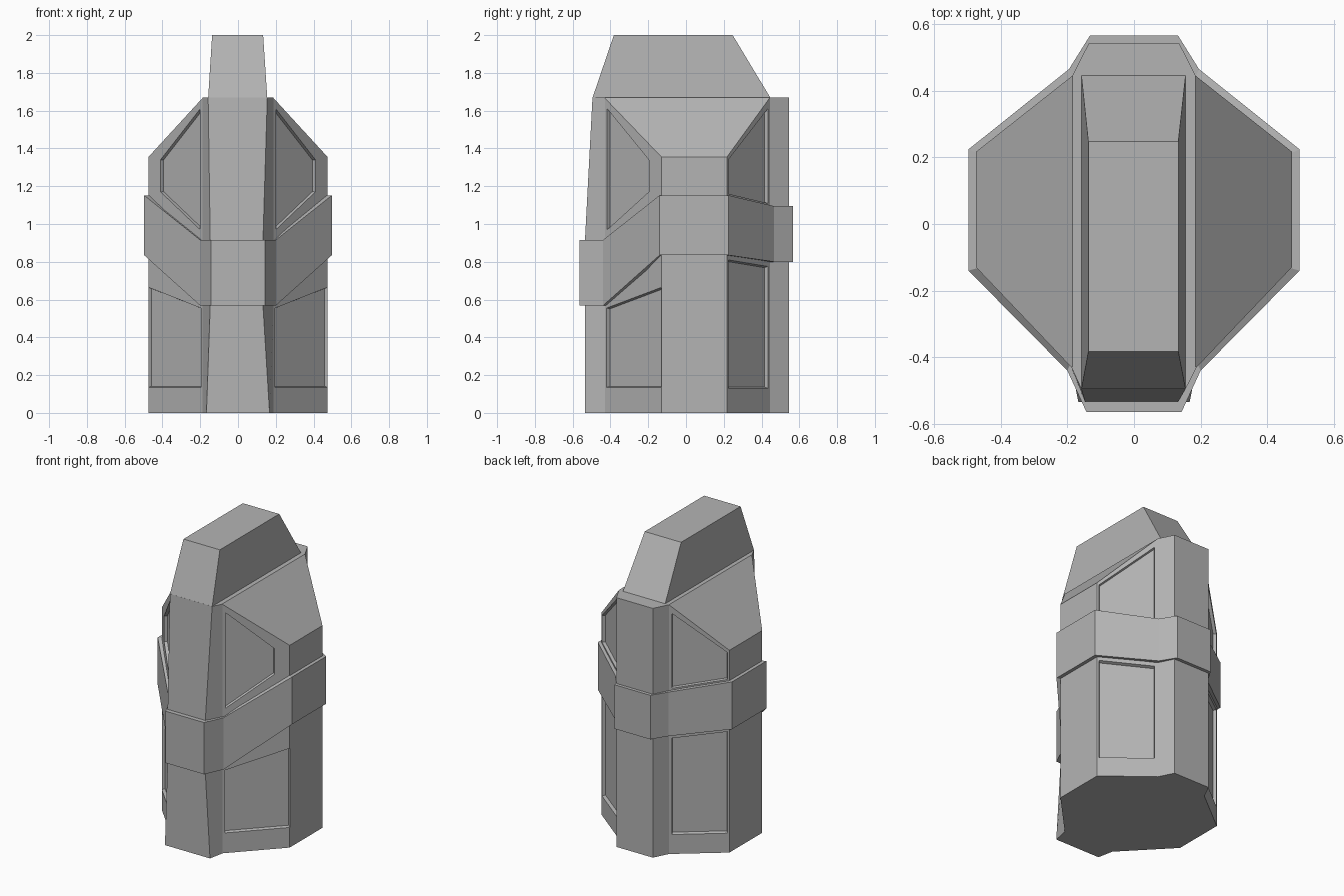
import bpy, bmesh
from mathutils import Vector

if "Cube" in bpy.data.objects:
    bpy.data.objects.remove(bpy.data.objects["Cube"])

# Dark grey shared by every part
grey = bpy.data.materials.new("dark_grey")
grey.diffuse_color = (.455, .455, .455, 1)
grey.use_nodes = True
grey.node_tree.nodes["Principled BSDF"].inputs["Base Color"].default_value = grey.diffuse_color


def make_object(name, bm):
    bmesh.ops.recalc_face_normals(bm, faces=bm.faces[:])
    mesh = bpy.data.meshes.new(name)
    bm.to_mesh(mesh)
    bm.free()
    mesh.materials.append(grey)
    ob = bpy.data.objects.new(name, mesh)
    bpy.context.collection.objects.link(ob)
    return ob


def loft(bm, rings, closed=False):
    """Skin matching rings of points; cap the ends or join last to first."""
    loops = [[bm.verts.new(p) for p in r] for r in rings]
    pairs = list(zip(loops, loops[1:]))
    if closed:
        pairs.append((loops[-1], loops[0]))
    for a, b in pairs:
        for i in range(len(a)):
            j = (i + 1) % len(a)
            bm.faces.new((a[i], a[j], b[j], b[i]))
    if not closed:
        bm.faces.new(loops[0])
        bm.faces.new(loops[-1])


def mirrored(half):
    """Complete a right-hand half outline with its left-hand copy."""
    return half + [(-p[0], *p[1:]) for p in reversed(half)]


# Main body: faceted prism with two sloping shoulders
plan = mirrored([(.188, -.43), (.474, -.13), (.474, .217), (.185, .445), (.135, .544)])
bm = bmesh.new()
loft(bm, [[(x, y, z) for x, y in plan] for z in (0, 1.67)])
for s in (1, -1):
    bmesh.ops.bisect_plane(bm, geom=bm.verts[:] + bm.edges[:] + bm.faces[:],
                           plane_co=(s * .185, 0, 1.67), plane_no=(s * .315, 0, .289),
                           clear_outer=True)
    bmesh.ops.holes_fill(bm, edges=[e for e in bm.edges if e.is_boundary], sides=0)
body = make_object("body", bm)

# Recessed panels on the four diagonal faces: (face ends, outline in x,z, floor scale)
front = (Vector((.188, -.43, 0)), Vector((.474, -.13, 0)))
back = (Vector((.185, .445, 0)), Vector((.474, .217, 0)))
panels = [
    (front, [(.2, .97), (.41, 1.17), (.41, 1.34), (.2, 1.61)], .985),
    (front, [(.197, .135), (.475, .135), (.475, .665), (.197, .555)], .975),
    (back, [(.2, 1.11), (.465, 1.16), (.465, 1.34), (.2, 1.61)], .985),
    (back, [(.2, .13), (.465, .13), (.465, .81), (.2, .775)], .98),
]
bm = bmesh.new()
for (a, b), outline, shrink in panels:
    d = b - a
    n = Vector((abs(d.y), -d.x if a.y < 0 else d.x, 0)).normalized()
    pts = [a + d * ((x - a.x) / d.x) + Vector((0, 0, z)) for x, z in outline]
    mid = sum(pts, Vector()) / 4
    outer = [mid + (p - mid) * (2 - shrink) + n * .02 for p in pts]
    inner = [mid + (p - mid) * shrink - n * .02 for p in pts]
    for s in (1, -1):
        loft(bm, [[(s * p.x, p.y, p.z) for p in r] for r in (outer, inner)])
cutter = make_object("panel_cutter", bm)
cutter.hide_render = True
mod = body.modifiers.new("panels", 'BOOLEAN')
mod.operation = 'DIFFERENCE'
mod.solver = 'EXACT'
mod.object = cutter
bpy.context.view_layer.objects.active = body
bpy.ops.object.modifier_apply(modifier=mod.name)
bpy.data.objects.remove(cutter)

# Front spine: tapering wedge (left x, right x, front y, height)
bm = bmesh.new()
loft(bm, [[(l, y, z), (r, y, z), (.188, -.43, z), (-.188, -.43, z)] for l, r, y, z in
          [(-.167, .167, -.535, 0), (-.147, .132, -.535, .57),
           (-.147, .132, -.535, .91), (-.158, .155, -.495, 1.67)]])
make_object("front_spine", bm)

# Top cap: tapered block
bm = bmesh.new()
loft(bm, [[(l, f, z), (r, f, z), (r, b, z), (l, b, z)] for l, r, f, b, z in
          [(-.158, .155, -.495, .447, 1.668), (-.137, .133, -.382, .247, 2)]])
make_object("top_cap", bm)

# Belt wrapping the body: (x, y, lower z, upper z)
belt = mirrored([(.143, -.564, .568, .915), (.2, -.44, .568, .915), (.497, -.14, .835, 1.152),
                 (.497, .224, .835, 1.152), (.195, .465, .8, 1.095), (.132, .566, .8, 1.095)])
bm = bmesh.new()
k = .85
loft(bm, [[(x, y, lo) for x, y, lo, hi in belt], [(x, y, hi) for x, y, lo, hi in belt],
          [(x * k, y * k, hi) for x, y, lo, hi in belt],
          [(x * k, y * k, lo) for x, y, lo, hi in belt]], closed=True)
make_object("belt", bm)
